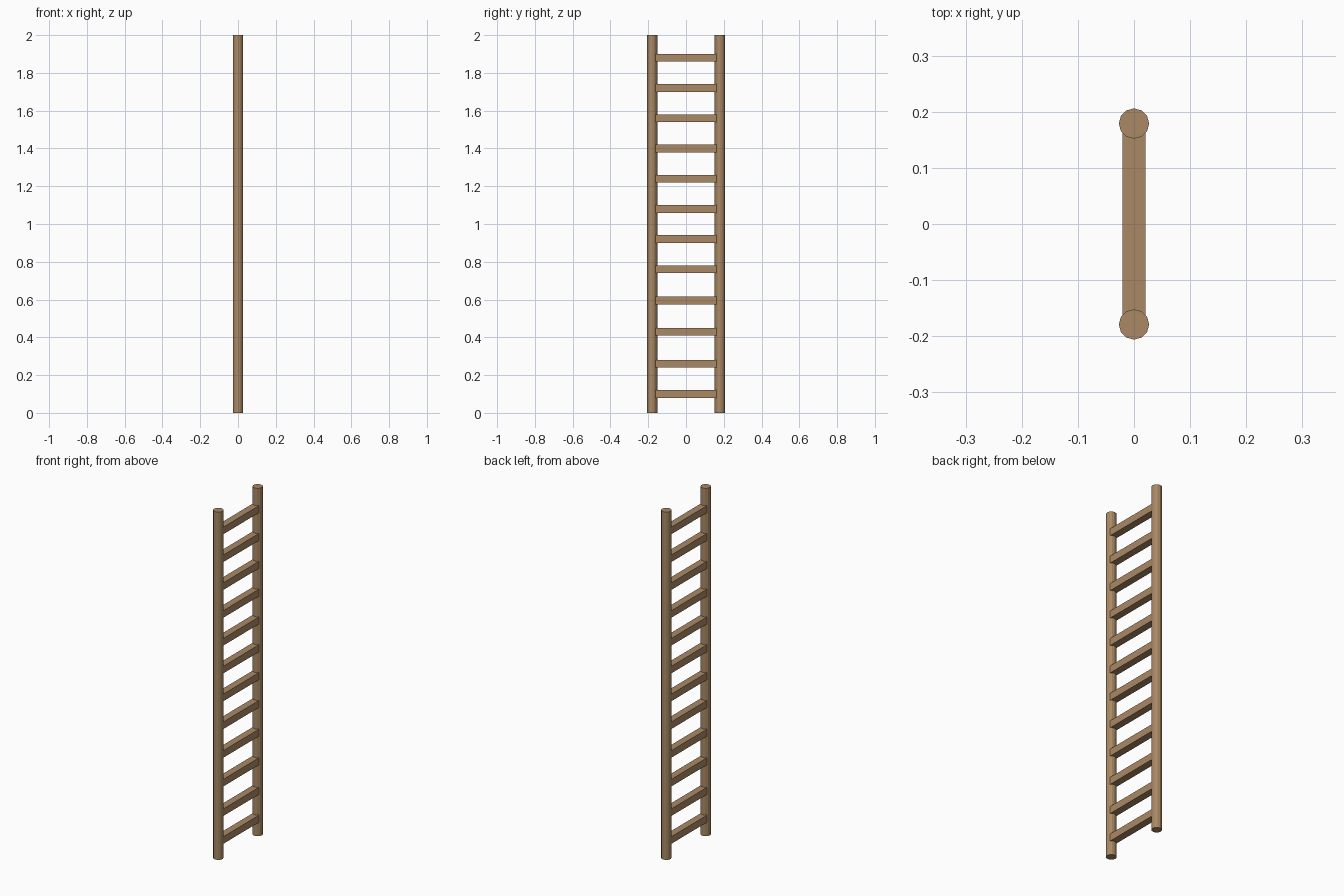
import bpy

cube = bpy.data.objects.get("Cube")
if cube:
    bpy.data.objects.remove(cube, do_unlink=True)

wood = bpy.data.materials.new("light_brown_wood")
wood.use_nodes = True
colour = (0.40, 0.25, 0.13, 1.0)
wood.diffuse_color = colour
wood.node_tree.nodes["Principled BSDF"].inputs["Base Color"].default_value = colour

HALF_GAP = 0.179      # pole centre distance from the middle
POLE_RADIUS = 0.027
RUNG_SIZE = 0.041
RUNG_HEIGHTS = [0.10, 0.26, 0.43, 0.595, 0.76, 0.92, 1.08, 1.24, 1.40, 1.56, 1.72, 1.88]


def finish(name):
    obj = bpy.context.object
    obj.name = name
    obj.data.materials.append(wood)
    return obj


# Round upright poles
for name, side in (("front_pole", -1), ("back_pole", 1)):
    bpy.ops.mesh.primitive_cylinder_add(
        vertices=12, radius=POLE_RADIUS, depth=2, location=(0, side * HALF_GAP, 1))
    finish(name)

# Square rungs, ending inside the poles
for i, z in enumerate(RUNG_HEIGHTS, 1):
    bpy.ops.mesh.primitive_cube_add(size=1, location=(0, 0, z))
    rung = finish(f"rung_{i}")
    rung.scale = (RUNG_SIZE, 2 * HALF_GAP - 0.02, RUNG_SIZE)
